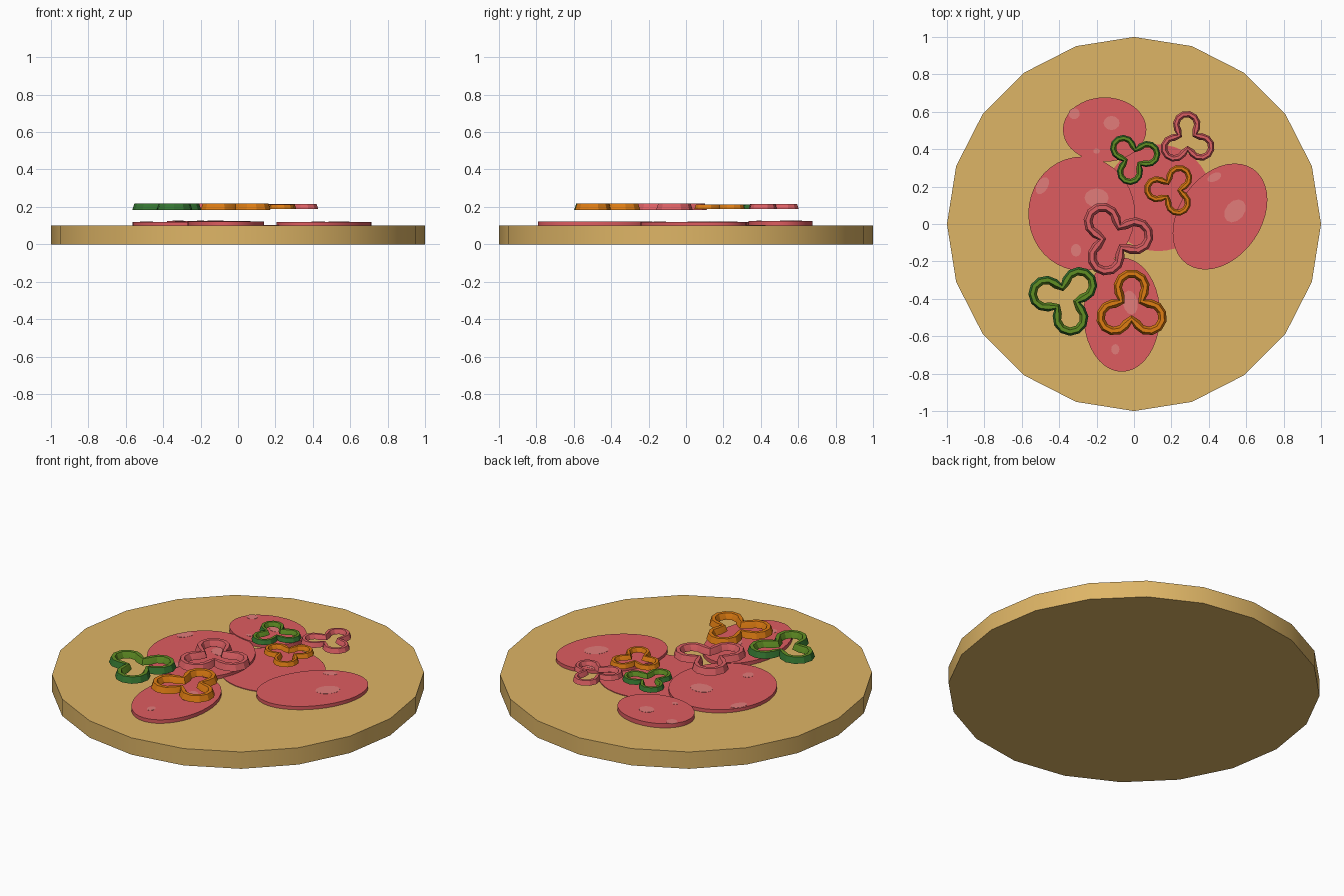
import bpy, bmesh
from math import sin, cos, pi, radians

cube = bpy.data.objects.get("Cube")
if cube:
    bpy.data.objects.remove(cube)


def material(name, r, g, b):
    """Flat colour given as 0-255 sRGB, stored as linear."""
    lin = [((v / 255 + 0.055) / 1.055) ** 2.4 for v in (r, g, b)] + [1]
    m = bpy.data.materials.new(name)
    m.use_nodes = True
    m.diffuse_color = lin
    m.node_tree.nodes["Principled BSDF"].inputs["Base Color"].default_value = lin
    return m


DOUGH = material("dough", 222, 181, 102)
SALAMI = material("salami red", 222, 92, 96)
FAT = material("salami fat", 226, 124, 122)
RED = material("red pepper", 222, 96, 100)
ORANGE = material("orange pepper", 222, 124, 18)
GREEN = material("green pepper flesh", 96, 142, 36)
SKIN = material("green pepper skin", 52, 116, 48)


def finish(name, bm, mats, smooth=35):
    bmesh.ops.recalc_face_normals(bm, faces=bm.faces)
    mesh = bpy.data.meshes.new(name)
    bm.to_mesh(mesh)
    bm.free()
    ob = bpy.data.objects.new(name, mesh)
    bpy.context.collection.objects.link(ob)
    for m in mats:
        mesh.materials.append(m)
    bpy.ops.object.select_all(action="DESELECT")
    ob.select_set(True)
    bpy.context.view_layer.objects.active = ob
    bpy.ops.object.shade_smooth_by_angle(angle=radians(smooth))
    return ob


def disc(name, x, y, a, b, turn, z0, z1, mat, sides):
    """Upright elliptical slab between two heights."""
    bm = bmesh.new()
    t = radians(turn)
    ring = []
    for i in range(sides):
        u, v = a * cos(2 * pi * i / sides), b * sin(2 * pi * i / sides)
        ring.append(bm.verts.new((x + u * cos(t) - v * sin(t),
                                  y + u * sin(t) + v * cos(t), z0)))
    base = bm.faces.new(ring)
    top = bmesh.ops.extrude_face_region(bm, geom=[base])["geom"]
    for v in top:
        if isinstance(v, bmesh.types.BMVert):
            v.co.z = z1
    return finish(name, bm, [mat])


def pepper_ring(name, x, y, size, turn, mats):
    """Three-lobed ring lofted through closed outlines."""
    # lobe radius, notch distance, height, arc half-angle
    outlines = [(.100, .087, -.018, 112), (.088, .073, .018, 114),
                (.067, .057, .018, 122), (.057, .048, -.004, 128),
                (.053, .044, -.018, 130)]
    bm = bmesh.new()
    loops = []
    for r, notch, z, span in outlines:
        loop = []
        for lobe in range(3):
            t = radians(turn + 120 * lobe)
            pts = []
            for i in range(8):
                a = radians(span * (2 * i / 7 - 1))
                pts.append((.11 + r * cos(a), r * sin(a)))
            pts.append((notch * cos(pi / 3), notch * sin(pi / 3)))
            for u, v in pts:
                loop.append(bm.verts.new((x + size * (u * cos(t) - v * sin(t)),
                                          y + size * (u * sin(t) + v * cos(t)),
                                          .201 + size * z)))
        loops.append(loop)
    n = len(loops[0])
    for k, lo in enumerate(loops):
        hi = loops[(k + 1) % len(loops)]
        for i in range(n):
            j = (i + 1) % n
            f = bm.faces.new((lo[i], lo[j], hi[j], hi[i]))
            f.material_index = len(mats) - 1 if k == 0 else 0
    return finish(name, bm, mats, 30)


# Base
disc("pizza_base", 0, 0, 1, 1, 90, 0, .1, DOUGH, 20)

# Salami slices: x, y, half-axes, turn, top height
slices = {
    "middle": (.13, .14, .285, .285, 0, .104),
    "left": (-.28, .055, .285, .305, 0, .12),
    "right": (.46, .04, .31, .22, 55, .12),
    "front": (-.065, -.485, .205, .305, 0, .121),
    "back": (-.157, .505, .223, .172, 0, .125),
}
for key, (x, y, a, b, turn, top) in slices.items():
    disc("salami_" + key, x, y, a, b, turn, .098, top, SALAMI, 40)

# Fat flecks on the slices: slice, x, y, half-axes, turn
flecks = [("back", -.12, .54, .043, .038, 0), ("back", -.32, .59, .03, .03, 40),
          ("back", -.2, .39, .018, .014, 0), ("left", -.49, .205, .05, .03, 60),
          ("left", -.2, .14, .065, .05, 0), ("left", -.31, -.14, .028, .034, 0),
          ("right", .54, .07, .068, .05, 50), ("right", .43, .25, .04, .022, 25),
          ("front", -.02, -.42, .04, .065, 10), ("front", -.1, -.67, .022, .028, 0)]
for i, (key, x, y, a, b, turn) in enumerate(flecks):
    top = slices[key][-1]
    disc(f"fat_fleck_{i + 1}", x, y, a, b, turn, top - .001, top + .001, FAT, 12)

# Pepper rings
pepper_ring("green_ring_front", -.367, -.4, .96, 45, [GREEN, SKIN])
pepper_ring("orange_ring_front", -.013, -.445, .97, 90, [ORANGE])
pepper_ring("red_ring_middle", -.105, -.075, 1, 6, [RED])
pepper_ring("green_ring_back", -.003, .353, .7, 16, [GREEN, SKIN])
pepper_ring("orange_ring_back", .2, .182, .7, 57, [ORANGE])
pepper_ring("red_ring_back", .285, .45, .74, 92, [RED])
